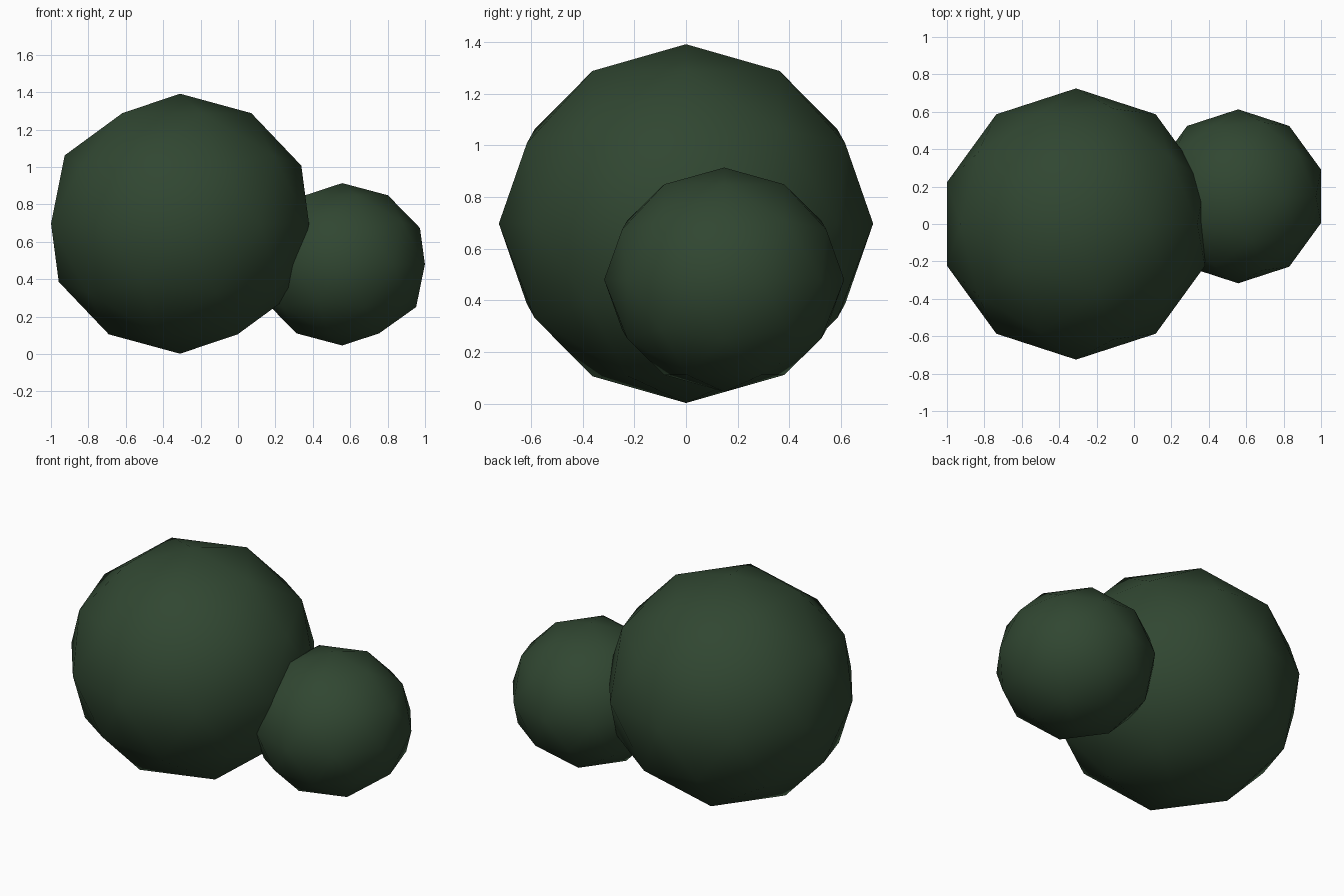
import bpy

cube = bpy.data.objects.get("Cube")
if cube:
    bpy.data.objects.remove(cube, do_unlink=True)

# Dark foliage green
green = bpy.data.materials.new("dark_leaf_green")
colour = (0.03, 0.062, 0.031, 1)
green.diffuse_color = colour
green.use_nodes = True
green.node_tree.nodes["Principled BSDF"].inputs["Base Color"].default_value = colour


def foliage(name, centre, radius, height):
    """Smooth low-poly ball, slightly flattened vertically."""
    bpy.ops.mesh.primitive_ico_sphere_add(subdivisions=2, radius=1, location=centre)
    ball = bpy.context.object
    ball.name = name
    ball.scale = (radius, radius, height)
    bpy.ops.object.transform_apply(location=False, rotation=False, scale=True)
    bpy.ops.object.shade_smooth()
    ball.data.materials.append(green)


# Large bush mass and the smaller one beside it
foliage("large_bush", (-0.31, 0, 0.697), 0.725, 0.695)
foliage("small_bush", (0.557, 0.148, 0.48), 0.465, 0.434)
